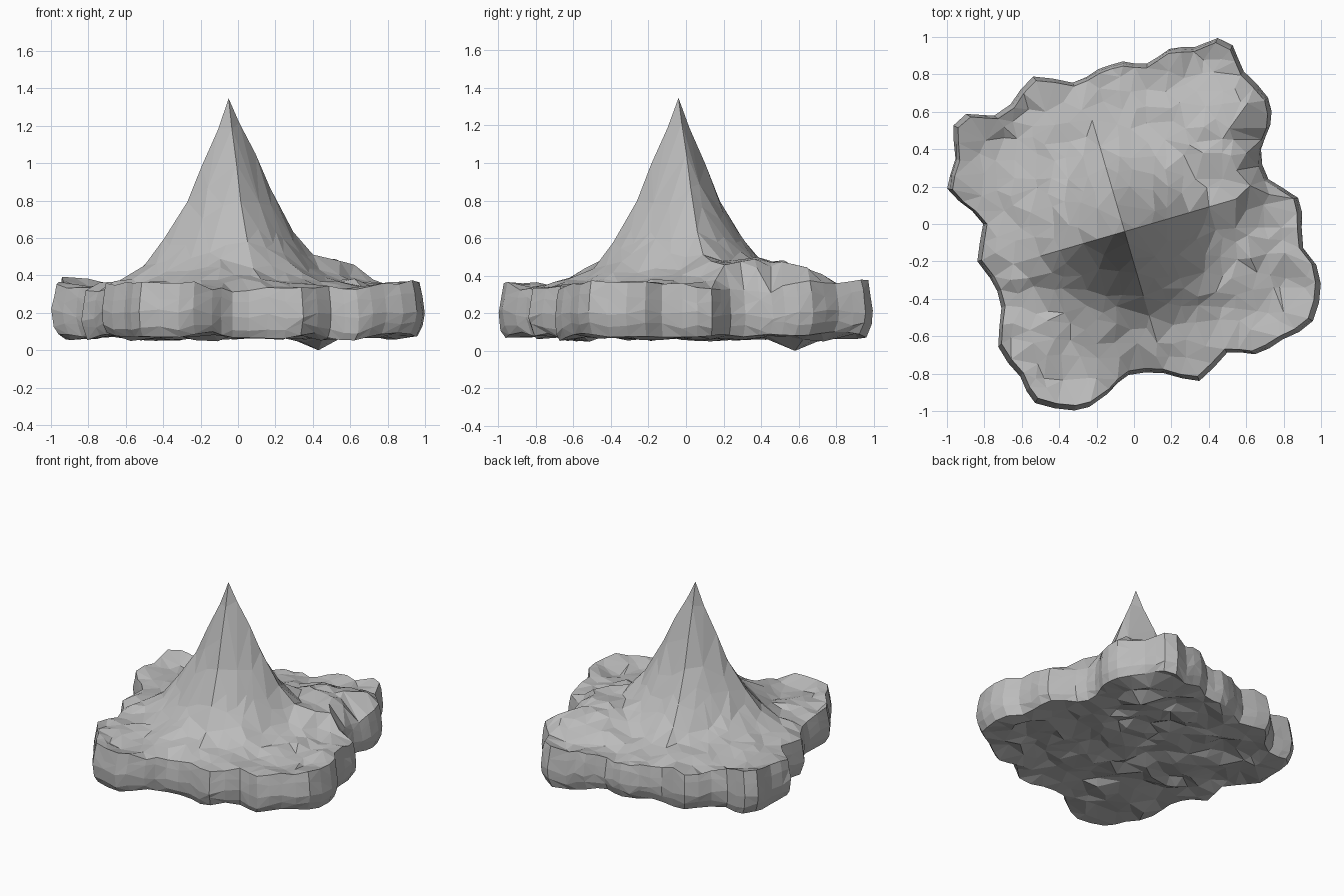
import bpy, bmesh, random
from mathutils import Vector, noise, geometry

random.seed(7)
if "Cube" in bpy.data.objects:
    bpy.data.objects.remove(bpy.data.objects["Cube"], do_unlink=True)

# Ragged outline of the slab, counterclockwise
CORNERS = [Vector(p) for p in [
    (.88, .14), (.9, -.02), (.91, -.13), (.98, -.22), (1, -.32), (.96, -.52),
    (.8, -.62), (.65, -.7), (.5, -.69), (.35, -.84), (.16, -.8), (-.03, -.81),
    (-.14, -.91), (-.24, -.98), (-.32, -1), (-.53, -.96), (-.61, -.82),
    (-.73, -.66), (-.71, -.45), (-.77, -.29), (-.84, -.2), (-.81, 0), (-.87, .07),
    (-1, .19), (-.96, .35), (-.97, .53), (-.9, .59), (-.75, .58), (-.66, .64),
    (-.54, .79), (-.33, .76), (-.19, .83), (-.06, .87), (.07, .86), (.19, .94),
    (.33, .95), (.45, 1), (.53, .96), (.59, .82), (.72, .68), (.73, .53),
    (.68, .4), (.72, .24)]]

# Round the outline with a curved midpoint on every long stretch
OUTLINE = []
for i, b in enumerate(CORNERS):
    a, c, d = CORNERS[i - 1], CORNERS[(i + 1) % len(CORNERS)], CORNERS[(i + 2) % len(CORNERS)]
    OUTLINE.append(b)
    if (c - b).length > .13:
        OUTLINE.append((b + c) * .5625 - (a + d) * .0625)
COUNT = len(OUTLINE)

# Peak position, its four ridge directions, and its height above the slab
PEAK = Vector((-.05, -.04))
AXIS_U = Vector((.96, .28))
AXIS_V = Vector((-.28, .96))
RIDGES = [AXIS_U, AXIS_V, -AXIS_U, -AXIS_V]
PROFILE = [(0, 1.05), (.06, .89), (.15, .69), (.23, .49), (.36, .28),
           (.47, .15), (.62, .07), (.8, .03), (1, 0), (3, 0)]
SHOULDER = Vector((.48, .45))
LOWEST = Vector((.43, .58))


def peak_distance(p):
    """Distance from the peak, between square and round, with a fuller left ridge."""
    q = p - PEAK
    u, v = q.dot(AXIS_U), q.dot(AXIS_V)
    full = 1 - .1 * max(0, u) / max(q.length, .001)
    return full * .5 * (abs(u) + abs(v) + q.length)


def spike_height(d):
    for (d0, h0), (d1, h1) in zip(PROFILE, PROFILE[1:]):
        if d <= d1:
            return h0 + (h1 - h0) * (d - d0) / (d1 - d0)
    return 0


def lumps(p, layer):
    return noise.noise(Vector((p.x * 4, p.y * 4, layer)))


def ground(p):
    """Height of the slab's upper side, higher on the lobes."""
    return .33 + .2 * max(p.length - .85, -.1) + .035 * lumps(p, 0)


def top_height(p):
    d = peak_distance(p)
    rough = min(1, d * 1.6) ** 2
    # Broad shoulder at the back left, kept off the steep part of the peak
    hump = rough * .13 * max(0, 1 - ((p - SHOULDER).length / .42) ** 2)
    return ground(p) + hump + spike_height(d) + rough * random.uniform(-.016, .016)


def bottom_height(p):
    dip = .06 * max(0, 1 - (p - LOWEST).length / .15)
    return max(0, .078 - dip + .035 * lumps(p, 5) + random.uniform(-.022, .022))


def inside(p):
    """True well inside the outline."""
    hit = False
    for a, b in zip(OUTLINE, OUTLINE[1:] + OUTLINE[:1]):
        if (a.y > p.y) != (b.y > p.y) and p.x < a.x + (b.x - a.x) * (p.y - a.y) / (b.y - a.y):
            hit = not hit
    return hit and min((p - q).length for q in OUTLINE) > .08


def scatter(step):
    """Jittered grid of points inside the outline."""
    n = int(1 / step) + 1
    cells = [(i, j) for i in range(-n, n + 1) for j in range(-n, n + 1)]
    points = [Vector(((i + random.uniform(-.35, .35)) * step,
                      (j + random.uniform(-.35, .35)) * step)) for i, j in cells]
    return [p for p in points if inside(p)]


bm = bmesh.new()


def add_sheet(rim, points, edges, height):
    """Triangulate points inside a ring of existing rim vertices."""
    flat = [Vector(v.co.xy) for v in rim] + points
    loop = [(i, (i + 1) % COUNT) for i in range(COUNT)]
    links = [(a + COUNT, b + COUNT) for a, b in edges]
    out, _, tris, origin, _, _ = geometry.delaunay_2d_cdt(flat, loop + links, [], 1, 1e-5)
    verts = []
    for p, src in zip(out, origin):
        if src and min(src) < COUNT:
            verts.append(rim[min(src)])
        else:
            verts.append(bm.verts.new((p.x, p.y, height(p))))
    for tri in tris:
        if len(set(tri)) == 3:
            bm.faces.new([verts[i] for i in tri])


# Side wall: rings from the top rim, bulging at the middle, to the lower rim
TOP_RIM = [ground(p) + random.uniform(-.012, .012) for p in OUTLINE]
LOW_RIM = [.08 + .04 * lumps(p, 5) for p in OUTLINE]
rings = []
for scale, blend in [(.97, 1), (.988, .75), (1, .45), (.99, .2), (.96, 0)]:
    ring = []
    for p, high, low in zip(OUTLINE, TOP_RIM, LOW_RIM):
        middle = 0 < blend < 1
        q = p * (scale - (random.uniform(0, .006) if middle else 0))
        shift = random.uniform(-.02, .02) if middle else 0
        ring.append(bm.verts.new((q.x, q.y, low + (high - low) * blend + shift)))
    rings.append(ring)
for upper, lower in zip(rings, rings[1:]):
    for i in range(COUNT):
        j = (i + 1) % COUNT
        quad = [upper[i], lower[i], lower[j], upper[j]]
        k = random.randint(0, 1)
        quad = quad[k:] + quad[:k]
        bm.faces.new(quad[:3])
        bm.faces.new([quad[0], quad[2], quad[3]])

# Top: peak with four ridges, then rough ground around it
top_points, ridge_edges = [PEAK.copy()], []
for direction in RIDGES:
    previous = 0
    for d, _ in PROFILE[1:7]:
        top_points.append(PEAK + direction * d)
        ridge_edges.append((previous, len(top_points) - 1))
        previous = len(top_points) - 1
ridge_points = list(top_points)
top_points += [p for p in scatter(.09) if peak_distance(p) > .18
               and min((p - q).length for q in ridge_points) > .06]
add_sheet(rings[0], top_points, ridge_edges, top_height)

# Underside: shallow lumps, with the lowest one at the back left
under_points = [LOWEST] + [p for p in scatter(.11) if (p - LOWEST).length > .06]
add_sheet(rings[-1], under_points, [],
          lambda p: 0 if (p - LOWEST).length < .01 else bottom_height(p))

bmesh.ops.recalc_face_normals(bm, faces=bm.faces)
mesh = bpy.data.meshes.new("rock_mountain")
bm.to_mesh(mesh)
bm.free()
rock = bpy.data.objects.new("rock_mountain", mesh)
bpy.context.collection.objects.link(rock)

# Plain grey stone
stone = bpy.data.materials.new("stone_grey")
stone.use_nodes = True
colour = (.5, .5, .5, 1)
stone.diffuse_color = colour
stone.node_tree.nodes["Principled BSDF"].inputs["Base Color"].default_value = colour
mesh.materials.append(stone)
